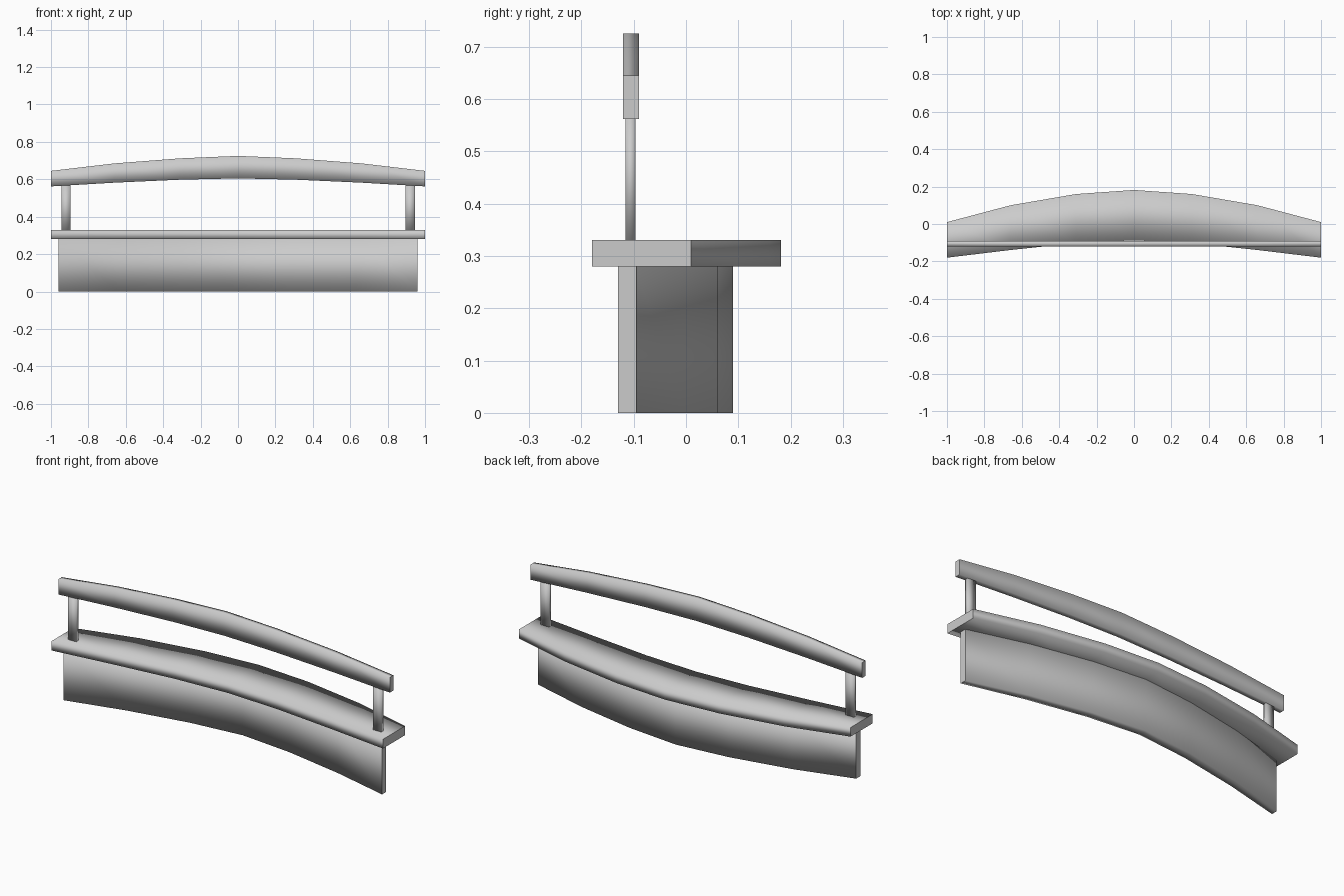
import bpy, bmesh

if "Cube" in bpy.data.objects:
    bpy.data.objects.remove(bpy.data.objects["Cube"])


def finish(bm, name):
    bmesh.ops.recalc_face_normals(bm, faces=bm.faces)
    mesh = bpy.data.meshes.new(name)
    bm.to_mesh(mesh)
    bm.free()
    obj = bpy.data.objects.new(name, mesh)
    bpy.context.collection.objects.link(obj)
    for p in mesh.polygons:
        # long sides are smooth, end caps stay flat
        p.use_smooth = abs(p.normal.x) < 0.95
    for e in mesh.edges:
        a, b = (mesh.vertices[i].co for i in e.vertices)
        e.use_edge_sharp = abs(a.x - b.x) < 1e-5 and abs(abs(a.x) - max(abs(v.co.x) for v in mesh.vertices)) < 1e-5
    return obj


def bowed_bar(name, stations, section):
    """Loft four-cornered sections along x; stations are (x, low, high) from the middle out."""
    full = [(-x, a, b) for x, a, b in reversed(stations[1:])] + stations
    bm = bmesh.new()
    rings = [[bm.verts.new((x, *p)) for p in section(a, b)] for x, a, b in full]
    for r, s in zip(rings, rings[1:]):
        for i in range(4):
            j = (i + 1) % 4
            bm.faces.new((r[i], r[j], s[j], s[i]))
    bm.faces.new(rings[0])
    bm.faces.new(rings[-1])
    return finish(bm, name)


def flat(z0, z1):
    return lambda a, b: [(a, z0), (b, z0), (b, z1), (a, z1)]


def upright(y0, y1):
    return lambda a, b: [(y0, a), (y1, a), (y1, b), (y0, b)]


# Curved seat slab
bowed_bar("seat", [(0, -0.087, 0.182), (0.31, -0.102, 0.16),
                   (0.66, -0.139, 0.10), (1.0, -0.18, 0.01)], flat(0.28, 0.33))

# Thin curved wall under the seat
bowed_bar("base_wall", [(0, 0.042, 0.09), (0.3, 0.012, 0.06),
                        (0.635, -0.05, -0.005), (0.96, -0.13, -0.095)], flat(0, 0.28))

# Arched back rail
bowed_bar("back_rail", [(0, 0.605, 0.725), (0.31, 0.598, 0.712),
                        (0.66, 0.582, 0.685), (1.0, 0.562, 0.645)], upright(-0.12, -0.09))

# Two posts carrying the rail
for side, label in ((-1, "left"), (1, "right")):
    bm = bmesh.new()
    bmesh.ops.create_cube(bm, size=1)
    for v in bm.verts:
        v.co = (side * 0.92 + v.co.x * 0.05, -0.106 + v.co.y * 0.019, 0.4475 + v.co.z * 0.245)
    post = finish(bm, label + "_post")
    post.data.shade_smooth()
    for e in post.data.edges:
        e.use_edge_sharp = False
